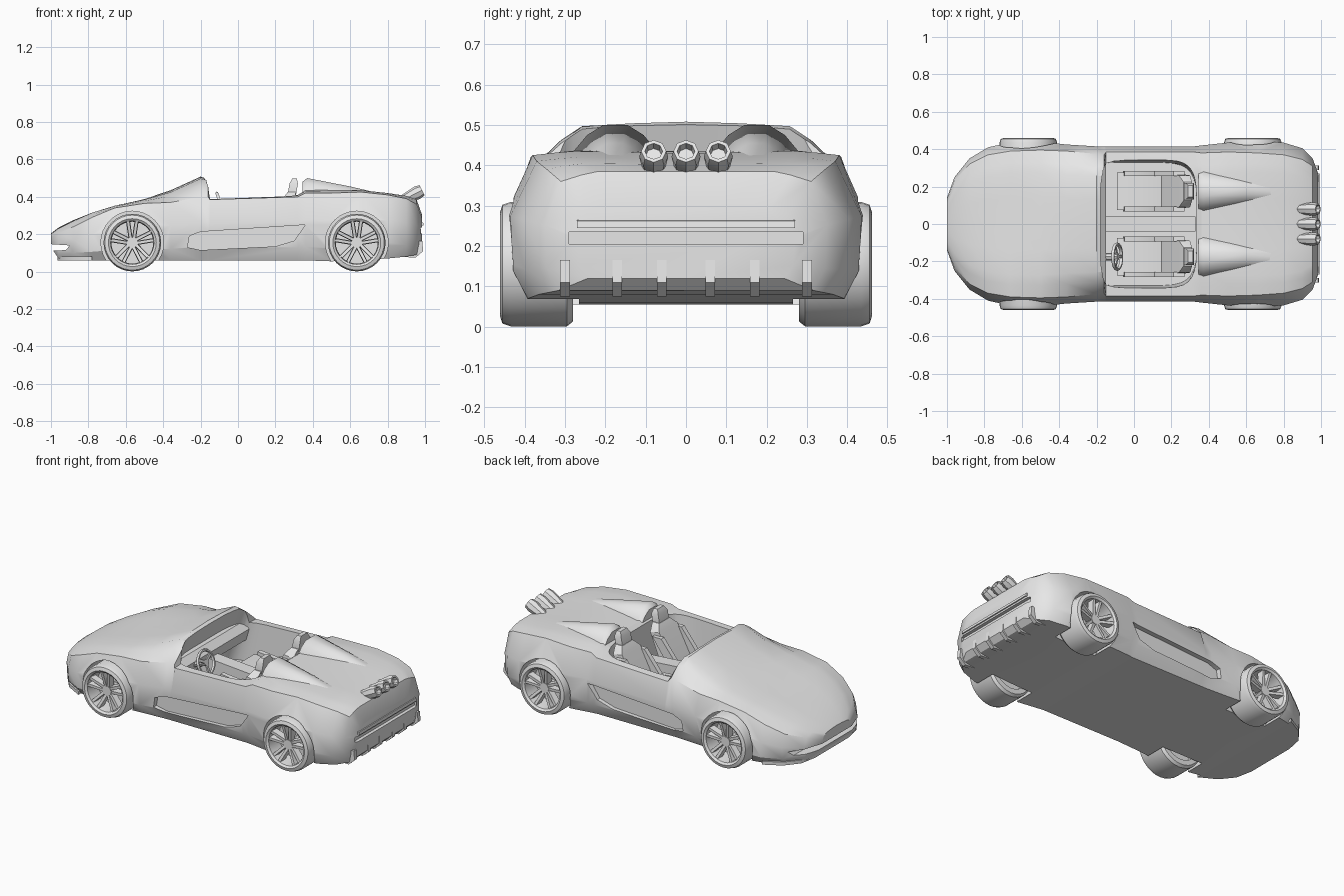
import bpy, bmesh, math
from mathutils import Matrix, Vector

if "Cube" in bpy.data.objects:
    bpy.data.objects.remove(bpy.data.objects["Cube"])

paint = bpy.data.materials.new("plain grey")
paint.diffuse_color = (0.8, 0.8, 0.8, 1)
paint.use_nodes = True
paint.node_tree.nodes["Principled BSDF"].inputs["Base Color"].default_value = paint.diffuse_color


def finish(name, bm, angle=30):
    bmesh.ops.recalc_face_normals(bm, faces=bm.faces[:])
    me = bpy.data.meshes.new(name)
    bm.to_mesh(me)
    bm.free()
    me.materials.append(paint)
    ob = bpy.data.objects.new(name, me)
    bpy.context.collection.objects.link(ob)
    shade(ob, angle)
    return ob


def shade(ob, angle=30):
    bpy.ops.object.select_all(action='DESELECT')
    ob.select_set(True)
    bpy.context.view_layer.objects.active = ob
    bpy.ops.object.shade_smooth_by_angle(angle=math.radians(angle))


def loft(bm, rings, caps=True, closed=False):
    vs = [[bm.verts.new(p) for p in r] for r in rings]
    n = len(vs[0])
    pairs = list(zip(vs, vs[1:])) + ([(vs[-1], vs[0])] if closed else [])
    for a, b in pairs:
        for i in range(n):
            j = (i + 1) % n
            bm.faces.new((a[i], a[j], b[j], b[i]))
    if caps:
        bm.faces.new(vs[0])
        bm.faces.new(vs[-1])


def hull(name, pts, angle=30):
    bm = bmesh.new()
    for p in pts:
        bm.verts.new(p)
    bmesh.ops.convex_hull(bm, input=bm.verts[:])
    return finish(name, bm, angle)


def box(name, x0, x1, y0, y1, z0, z1):
    return hull(name, [(x, y, z) for x in (x0, x1) for y in (y0, y1) for z in (z0, z1)])


def prism_y(name, pts, y0, y1):
    bm = bmesh.new()
    loft(bm, [[(x, y, z) for x, z in pts] for y in (y0, y1)])
    return finish(name, bm)


def circle(cx, cz, r, n):
    return [(cx + r * math.cos(2 * math.pi * i / n), cz + r * math.sin(2 * math.pi * i / n)) for i in range(n)]


# Body shell: x, floor z, half width, shoulder y, shoulder z, roof z, centre z
STATIONS = [
    (-1.0, .13, .14, .13, .185, .20, .205), (-.96, .07, .25, .23, .205, .23, .235),
    (-.88, .065, .35, .32, .24, .27, .275), (-.78, .06, .41, .37, .29, .315, .315),
    (-.66, .06, .437, .39, .34, .352, .348), (-.5, .06, .44, .395, .365, .385, .388),
    (-.36, .06, .425, .39, .37, .425, .435), (-.2, .06, .415, .375, .40, .497, .508),
    (-.16, .06, .415, .37, .40, .487, .495), (-.15, .06, .415, .385, .385, .39, .39),
    (.32, .06, .415, .385, .40, .41, .41), (.36, .06, .42, .38, .42, .435, .435),
    (.5, .055, .435, .385, .42, .437, .435), (.66, .06, .445, .38, .425, .435, .43),
    (.8, .07, .435, .37, .41, .42, .415), (.9, .08, .405, .345, .39, .405, .402),
    (.955, .09, .35, .31, .36, .385, .385), (.985, .12, .27, .25, .28, .30, .30)]


def section(x, zb, w, ys, zs, zr, zt):
    h, yr = zs - zb, .62 * w
    half = [(0, zb), (.9 * w, zb), (.985 * w, zb + .2 * h), (w, zb + .6 * h), (ys, zs),
            (.45 * ys + .55 * yr, zs + .64 * (zr - zs)), (yr, zr),
            (yr * .5, zr * .35 + zt * .65), (0, zt)]
    ring = half + [(-y, z) for y, z in half[-2:0:-1]]
    return [(x, y, z) for y, z in ring]


bm = bmesh.new()
loft(bm, [section(*s) for s in STATIONS])
body = finish("body", bm)

# Cutters: cockpit, wheel arches, side scoops, nose intake, rear slot
cutters = []


def tub(z, front, hw, n=32):
    cx, hx = (front + .335) / 2, (.335 - front) / 2
    out = []
    for i in range(n):
        a = 2 * math.pi * (i + .5) / n
        c, s = math.cos(a), math.sin(a)
        out.append((cx + hx * math.copysign(abs(c) ** .4, c), hw * math.copysign(abs(s) ** .4, s), z))
    return out


bm = bmesh.new()
loft(bm, [tub(.15, -.30, .33), tub(.6, -.145, .352)])
cutters.append(finish("cockpit_cutter", bm))
WHEELS = [(-.565, 1), (-.565, -1), (.635, 1), (.635, -1)]
for x, s in WHEELS:
    cutters.append(prism_y("arch_cutter", circle(x, .155, .168, 32), s * .265, s * .6))
SCOOP = [(-.27, .13), (-.26, .19), (-.2, .213), (.36, .25), (.3, .165), (.2, .135), (-.2, .115)]
for s in (1, -1):
    cutters.append(prism_y("scoop_cutter", SCOOP, s * .385, s * .6))
cutters.append(prism_y("intake_cutter", [(-1.05, .11), (-.92, .115), (-.9, .14), (-1.05, .15)], -.4, .4))
cutters.append(box("slot_cutter", .965, 1.05, -.29, .29, .205, .235))
for c in cutters:
    bpy.context.view_layer.objects.active = body
    m = body.modifiers.new("cut", 'BOOLEAN')
    m.operation, m.solver, m.object = 'DIFFERENCE', 'EXACT', c
    bpy.ops.object.modifier_apply(modifier=m.name)
    bpy.data.objects.remove(c)
shade(body)

# Wheels: tyre ring, rim disc, hub and five paired spokes
TYRE = [(.112, .28), (.142, .28), (.154, .295), (.154, .435), (.147, .455), (.128, .461), (.116, .452), (.112, .41)]
for x, s in WHEELS:
    tag = ("front" if x < 0 else "rear") + ("_left" if s < 0 else "_right")
    place = Matrix.Translation((x, 0, .155))
    bm = bmesh.new()
    n = 32
    rings = [[(r * math.cos(2 * math.pi * i / n), s * y, r * math.sin(2 * math.pi * i / n)) for r, y in TYRE]
             for i in range(n)]
    loft(bm, rings, caps=False, closed=True)
    bm.transform(place)
    finish("tyre_" + tag, bm)
    prism_y("rim_disc_" + tag, circle(x, .155, .114, 24), s * .33, s * .36)
    prism_y("hub_" + tag, circle(x, .155, .03, 10), s * .36, s * .435)
    bm = bmesh.new()
    for k in range(5):
        for d in (-.2, .2):
            a = 2 * math.pi * k / 5 + math.pi / 2
            rot = Matrix.Rotation(-a, 4, 'Y')
            tip = Vector((.114 * math.cos(d), 0, .114 * math.sin(d)))
            part = []
            for bx, bz, y0, y1 in ((.015, d * .04, .395, .43), (tip.x, tip.z, .41, .45)):
                part.append([rot @ Vector((bx, s * y, bz + e)) for y, e in
                             ((y0, -.011), (y1, -.008), (y1, .008), (y0, .011))])
            loft(bm, part)
    bm.transform(place)
    finish("spokes_" + tag, bm)

for s in (1, -1):
    y = s * .175
    # Headrest fairings on the rear deck
    front = [(-.12, .415), (-.07, .475), (-.03, .5), (.03, .5), (.07, .475), (.12, .415)]
    hull("fairing", [(.345, y + a, z - .02) for a, z in front] + [(.37, y + a, z) for a, z in front]
         + [(.6, y + a * .6, .41 + (z - .41) * .5) for a, z in front]
         + [(.86, y - .02, .395), (.86, y + .02, .395)], 45)
    # Seats: cushion, side bolsters, reclined back and headrest
    hull("seat_cushion", [(a, y + b, z) for b in (-.1, .1) for a, z in
                          ((-.08, .15), (-.09, .23), (-.05, .245), (.17, .21), (.2, .15))])
    hull("seat_back", [(a, y + b, z) for b in (-.1, .1) for a, z in ((.13, .18), (.2, .17))]
         + [(a, y + b, z) for b in (-.085, .085) for a, z in ((.24, .39), (.3, .38))]
         + [(a, y + b, .425) for b in (-.05, .05) for a in (.265, .31)])
    hull("headrest", [(a, y + b, z) for b in (-.045, .045) for a, z in
                      ((.265, .41), (.275, .47), (.31, .41), (.32, .47))]
         + [(a, y + b, .497) for b in (-.03, .03) for a in (.29, .315)])
    for t in (-1, 1):
        yy = y + t * .095
        hull("seat_bolster", [(a, yy + b, z) for b in (-.014, .014) for a, z in
                              ((-.06, .2), (-.05, .265), (.1, .25), (.17, .2))])
        hull("back_bolster", [(a, yy + b, z) for b in (-.014, .014) for a, z in
                              ((.09, .22), (.15, .2), (.21, .37), (.27, .37))])
    # Diffuser fins
    for fy in (.06, .17, .3):
        hull("diffuser_fin", [(a, s * fy + b, z) for b in (-.012, .012) for a, z in
                              ((.84, .08), (.95, .075), (.99, .11), (.985, .165), (.86, .15))])

# Dashboard, centre tunnel and steering wheel
hull("dashboard", [(a, b, z) for b in (-.32, .32) for a, z in
                   ((-.27, .28), (-.25, .385), (-.19, .385), (-.15, .35), (-.17, .28))])
hull("centre_tunnel", [(a, b, z) for b in (-.04, .04) for a, z in
                       ((-.27, .14), (-.2, .31), (-.05, .25), (.33, .27), (.33, .14))])
tilt = Matrix.Translation((-.09, -.175, .355)) @ Matrix.Rotation(math.radians(70), 4, 'Y')
bm = bmesh.new()
rings = []
for i in range(20):
    a = 2 * math.pi * i / 20
    rings.append([((.068 + u) * math.cos(a), (.068 + u) * math.sin(a), v) for u, v in circle(0, 0, .009, 6)])
loft(bm, rings, caps=False, closed=True)
bm.transform(tilt)
finish("steering_wheel", bm, 60)
bm = bmesh.new()
for k in range(3):
    m = tilt @ Matrix.Rotation(2 * math.pi * k / 3, 4, 'Z') @ Matrix.Translation((.034, 0, 0))
    bmesh.ops.create_cube(bm, size=1, matrix=m @ Matrix.Diagonal((.07, .016, .01, 1)))
bmesh.ops.create_cone(bm, cap_ends=True, segments=8, radius1=.02, radius2=.02, depth=.12,
                      matrix=tilt @ Matrix.Translation((0, 0, -.055)))
finish("steering_spokes_and_column", bm)

# Three raised exhaust pipes with hollow ends
aim = Matrix.Rotation(math.radians(63), 4, 'Y')
for y in (-.08, 0, .08):
    bm = bmesh.new()
    prof = [(.026, -.06), (.036, .025), (.031, .055), (.022, .055), (.02, .03)]
    loft(bm, [[(u, v, z) for u, v in circle(0, 0, r, 8)] for r, z in prof])
    bm.transform(Matrix.Translation((.935, y, .41)) @ aim)
    finish("exhaust_pipe", bm)

# Front splitter lip following the nose curve
LIP = [(-.965, .16), (-.945, .26), (-.88, .34), (-.78, .395)]
bm = bmesh.new()
plan = LIP + [(x, -y) for x, y in reversed(LIP)]
loft(bm, [[(x, y, z) for x, y in plan] for z in (.06, .08)])
finish("front_splitter", bm)

# Rear lip above the tail slot
hull("tail_lip", [(x, b, z) for b in (-.27, .27) for x, z in ((.93, .25), (.993, .245), (.99, .262), (.93, .275))])
